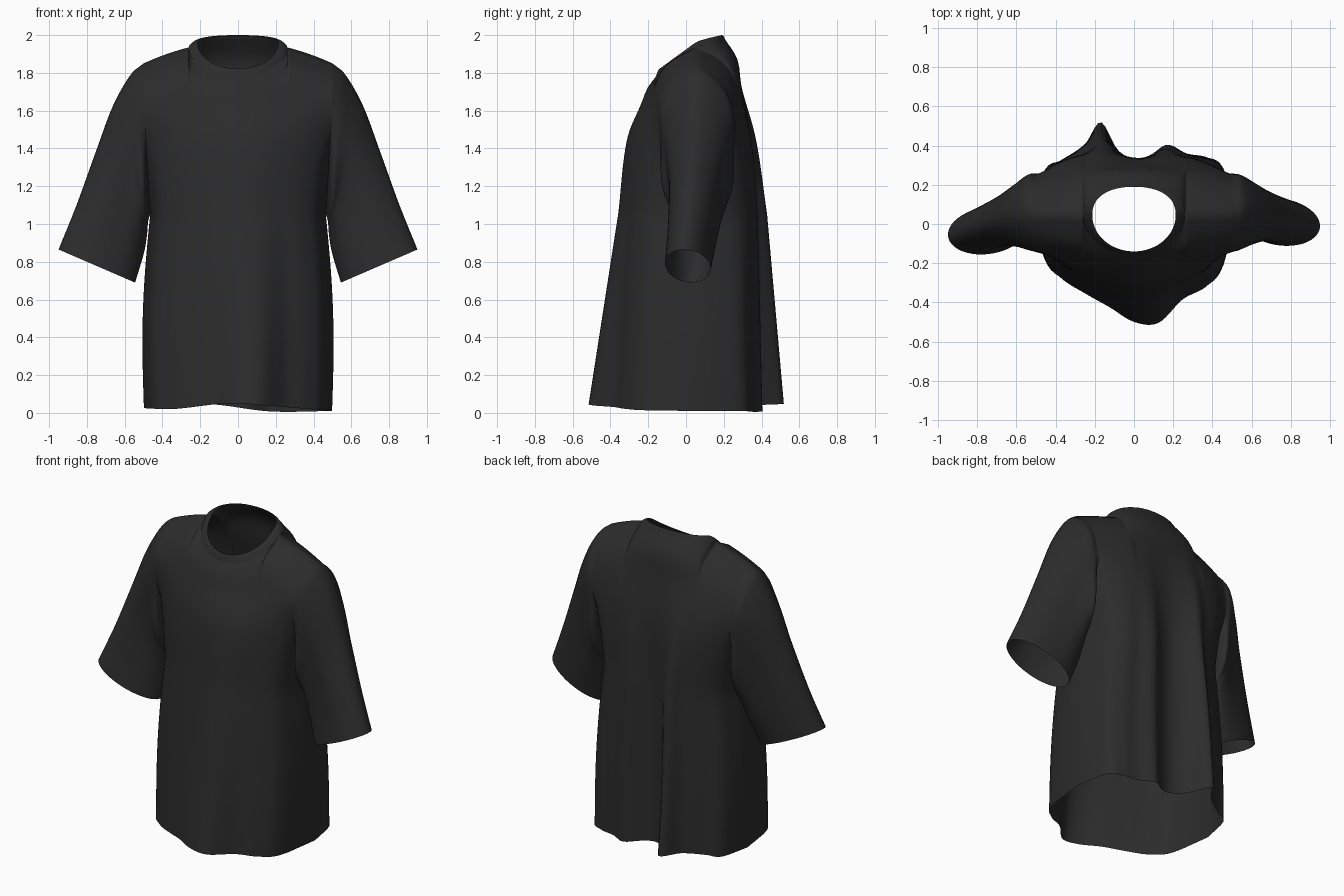
import bpy, bmesh, math
from mathutils import Vector

if "Cube" in bpy.data.objects:
    bpy.data.objects.remove(bpy.data.objects["Cube"])

mat = bpy.data.materials.new("black_cotton")
mat.diffuse_color = (0.025, 0.025, 0.025, 1)
mat.use_nodes = True
mat.node_tree.nodes["Principled BSDF"].inputs["Base Color"].default_value = mat.diffuse_color


def curve(ks, vs, x):
    """Smooth interpolation through knots (numbers or vectors)."""
    n = len(ks)
    i = max(j for j in range(n - 1) if x >= ks[j] - 1e-9 or j == 0)
    h = ks[i + 1] - ks[i]
    u = (x - ks[i]) / h

    def tangent(j):
        a, b = max(j - 1, 0), min(j + 1, n - 1)
        return (vs[b] - vs[a]) * (1 / (ks[b] - ks[a]))
    return (vs[i] * (2*u**3 - 3*u**2 + 1) + tangent(i) * (h * (u**3 - 2*u**2 + u))
            + vs[i + 1] * (3*u**2 - 2*u**3) + tangent(i + 1) * (h * (u**3 - u**2)))


def make(name, grids, closed=False):
    """Skin one or more point grids into one smooth cloth object."""
    bm = bmesh.new()
    for g, flip in grids:
        rows = [[bm.verts.new(p) for p in r] for r in g]
        n = len(rows[0])
        for r0, r1 in zip(rows, rows[1:]):
            for j in range(n if closed else n - 1):
                k = (j + 1) % n
                f = [r0[j], r0[k], r1[k], r1[j]]
                bm.faces.new(f[::-1] if flip else f)
    bmesh.ops.remove_doubles(bm, verts=bm.verts, dist=0.0005)
    me = bpy.data.meshes.new(name)
    bm.to_mesh(me)
    bm.free()
    me.materials.append(mat)
    ob = bpy.data.objects.new(name, me)
    bpy.context.collection.objects.link(ob)
    for p in me.polygons:
        p.use_smooth = True
    return ob


# Body panels: depth at the hem, armpit, chest and upper chest across the width
NECK = 0.52
FS = [-1, -.92, -.75, -.5, -.25, 0, .25, .5, .75, .92, 1]
FY = [[.08, -.17, -.275, -.355, -.425, -.50, -.505, -.385, -.315, -.20, .08],
      [.05, -.13, -.22, -.285, -.33, -.355, -.355, -.31, -.25, -.15, .05],
      [-.12, -.15, -.20, -.25, -.285, -.31, -.305, -.275, -.22, -.16, -.12],
      [-.14, -.15, -.17, -.195, -.22, -.232, -.22, -.195, -.17, -.15, -.14]]
BS = [-1, -.92, -.75, -.5, -.34, -.17, 0, .16, .34, .54, .75, .92, 1]
BY = [[.08, .27, .325, .41, .52, .38, .335, .35, .405, .36, .34, .28, .08],
      [.05, .22, .31, .37, .43, .365, .335, .345, .38, .35, .32, .22, .05],
      [.25, .275, .32, .35, .37, .35, .335, .335, .345, .335, .31, .275, .25],
      [.225, .235, .255, .275, .287, .29, .29, .29, .287, .275, .255, .235, .225]]
WIDTH = [.498, .465, .488, .50]
HEM_F = ([-1, -.7, -.1, .4, 1], [.025, .02, .05, .035, .01])
HEM_B = ([-1, -.34, .34, 1], [.025, .047, .008, .01])


def neck(a, outer):
    """Neckline point; a = 0 is the front centre, going towards +x."""
    c, sn = math.cos(a), math.sin(a)
    b = abs(c)
    w = math.copysign(abs(sn) ** .9, sn) if c < 0 else sn
    if outer:
        return Vector((.26 * sn, .05 - .21 * b if c > 0 else .05 + .155 * b ** .85,
                       1.935 - .155 * b if c > 0 else 1.935 + .045 * b ** .7))
    return Vector((.213 * w, .045 - .185 * b if c > 0 else .045 + .145 * b ** .85,
                   1.957 - .135 * b if c > 0 else 1.957 + .043 * b ** .6))


def top_edge(s, front):
    """Neckline in the middle, shoulder seam outside it."""
    if abs(s) <= NECK:
        a = math.asin(max(-1, min(1, s / NECK)))
        return neck(a if front else math.pi - a, True)
    u = (abs(s) - NECK) / (1 - NECK)
    return Vector((math.copysign(.26 + .24 * u, s), .05,
                   1.935 - .06 * u - .025 * u * u))


half = [NECK * math.sin(k * math.pi / 32) for k in range(17)]
half += [NECK + (1 - NECK) * k / 16 for k in range(1, 17)]
S = [-s for s in half[:0:-1]] + half
LOW, HIGH = 14, 22


def panel(front):
    ks, ys, hem = (FS, FY, HEM_F) if front else (BS, BY, HEM_B)
    cols = []
    for s in S:
        zs = [curve(*hem, s), 1.05, 1.45, 1.65 if front else 1.75 - .08 * s * s]
        pts = [Vector((s * WIDTH[i], curve(ks, ys[i], s), zs[i])) for i in range(4)]
        end = top_edge(s, front)
        d = end - pts[3]
        out = Vector((0, -d.z, d.y)) if front else Vector((0, d.z, -d.y))
        upper = pts[1:] + [pts[3] + d / 2 + out * (.42 * d.length), end]
        knots = [0]
        for p, q in zip(upper, upper[1:]):
            knots.append(knots[-1] + (q - p).length)
        col = []
        for k in range(LOW):
            t = k / LOW
            p = pts[0].lerp(pts[1], t)
            p.x += s * .022 * math.sin(math.pi * t)
            col.append(p)
        col += [curve(knots, upper, knots[-1] * k / HIGH) for k in range(HIGH + 1)]
        cols.append(col)
    return [list(r) for r in zip(*cols)]


front_grid, back_grid = panel(True), panel(False)
make("shirt_body", [(front_grid, False), (back_grid, True)])

# Sleeves: from the armhole loop to the cuff (top x, z, bottom x, z, centre y, half depth)
RINGS = [(.565, 1.795, .475, 1.02, .06, .205), (.66, 1.63, .482, .94, .06, .17),
         (.75, 1.39, .495, .86, .05, .14), (.855, 1.10, .52, .77, .03, .125),
         (.95, .865, .545, .69, .01, .12)]
for side, name in ((1, "sleeve_left"), (-1, "sleeve_right")):
    e = -1 if side > 0 else 0
    front_edge = [r[e] for r in front_grid[LOW:]]
    back_edge = [r[e] for r in back_grid[LOW:]]
    keys = [front_edge + back_edge[-2:0:-1]]
    n = len(keys[0])
    for q, (tx, tz, bx, bz, yc, ry) in enumerate(RINGS):
        if side < 0:
            yc -= .011 * q
        ring = []
        for j in range(n):
            a = 2 * math.pi * j / n
            c, d = -math.cos(a), math.sin(a)
            fold = .012 * math.sin(5 * a + q * .3) * (1 - q / 4)
            ring.append(Vector((side * ((tx + bx) / 2 + (tx - bx) / 2 * c),
                                yc - ry * d - .02 * c * q / 4 + fold * abs(d),
                                (tz + bz) / 2 + (tz - bz) / 2 * c)))
        keys.append(ring)
    ts = [0, .35, 1.0, 1.8, 2.6, 3.4]
    rows = [[curve(ts, [k[j] for k in keys], 3.4 * i / 34) for j in range(n)] for i in range(35)]
    make(name, [(rows, side < 0)], closed=True)

# Collar band: slightly raised ribbon from the neckline seam to the neck opening
collar = []
for i in range(5):
    ring = []
    for k in range(64):
        a = 2 * math.pi * k / 64
        p = neck(a, True).lerp(neck(a, False), i / 4)
        p.z += .006 * math.sin(math.pi * i / 4)
        ring.append(p)
    collar.append(ring)
make("collar", [(collar, False)], closed=True)
